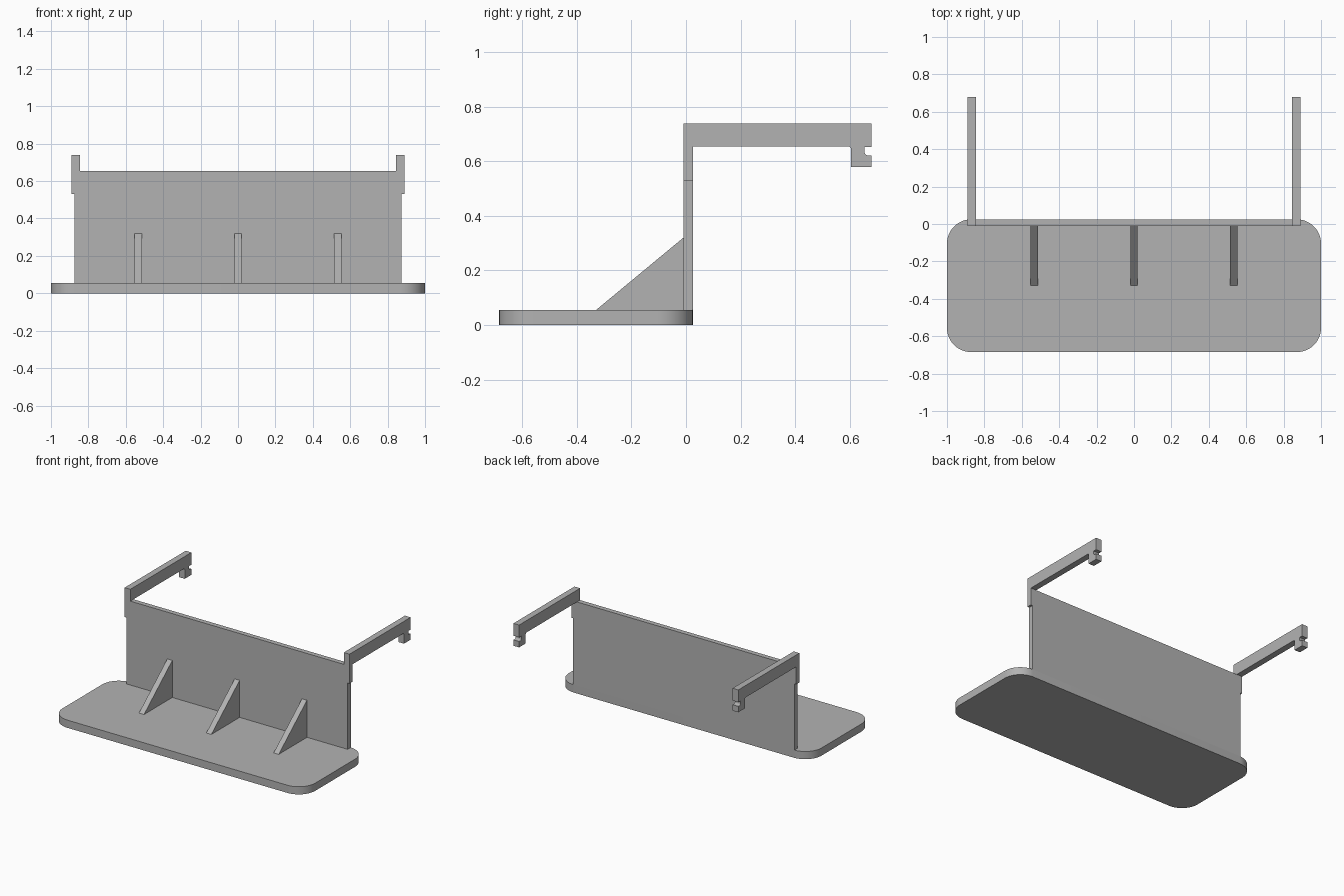
import bpy, bmesh, math
from mathutils import Vector

cube = bpy.data.objects.get("Cube")
if cube:
    bpy.data.objects.remove(cube, do_unlink=True)

grey = bpy.data.materials.new("plain grey")
grey.use_nodes = True
grey.diffuse_color = (0.45, 0.45, 0.45, 1)
grey.node_tree.nodes["Principled BSDF"].inputs["Base Color"].default_value = grey.diffuse_color

FRONT, BACK = -0.01, 0.025      # upright panel faces
BASE_TOP, PANEL_TOP, ARM_TOP = 0.055, 0.655, 0.74


def extrude(name, outline, to_3d, start, end):
    """Solid from a closed 2D outline swept from start to end along the third axis."""
    bm = bmesh.new()
    face = bm.faces.new([bm.verts.new(to_3d(a, b, start)) for a, b in outline])
    swept = bmesh.ops.extrude_face_region(bm, geom=[face])["geom"]
    shift = Vector(to_3d(0, 0, end)) - Vector(to_3d(0, 0, start))
    bmesh.ops.translate(bm, vec=shift, verts=[v for v in swept if isinstance(v, bmesh.types.BMVert)])
    bmesh.ops.recalc_face_normals(bm, faces=bm.faces)
    mesh = bpy.data.meshes.new(name)
    bm.to_mesh(mesh)
    bm.free()
    mesh.materials.append(grey)
    obj = bpy.data.objects.new(name, mesh)
    bpy.context.collection.objects.link(obj)
    return obj


def arc(cx, cy, r, first, last, steps):
    angles = [math.radians(first + (last - first) * i / steps) for i in range(steps + 1)]
    return [(cx + r * math.cos(t), cy + r * math.sin(t)) for t in angles]


def along_x(y, z, x): return (x, y, z)
def along_y(x, z, y): return (x, y, z)
def along_z(x, y, z): return (x, y, z)


# Base plate with rounded corners
r, y0 = 0.13, -0.685
plate = (arc(1 - r, BACK - r, r, 0, 90, 12) + arc(r - 1, BACK - r, r, 90, 180, 12)
         + arc(r - 1, y0 + r, r, 180, 270, 12) + arc(1 - r, y0 + r, r, 270, 360, 12))
base = extrude("base_plate", plate, along_z, 0, BASE_TOP)
bpy.ops.object.select_all(action="DESELECT")
base.select_set(True)
bpy.context.view_layer.objects.active = base
bpy.ops.object.shade_smooth_by_angle(angle=math.radians(30))

# Upright panel, a little wider at the arm mounts
half = [(0.875, BASE_TOP), (0.875, 0.53), (0.89, 0.53), (0.89, PANEL_TOP)]
extrude("upright_panel", half + [(-x, z) for x, z in reversed(half)], along_y, FRONT, BACK)

# Arms with a notched hook at the back end
hook = ([(FRONT, PANEL_TOP), (0.595, PANEL_TOP)] + arc(0.595, 0.645, 0.01, 90, 0, 4)[1:]
        + [(0.605, 0.58), (0.68, 0.58), (0.68, 0.622)]
        + arc(0.667, 0.634, 0.012, 270, 180, 4) + [(0.655, 0.652), (0.68, 0.652), (0.68, ARM_TOP), (FRONT, ARM_TOP)])
for side, sign in (("left", 1), ("right", -1)):
    extrude(side + "_hook_arm", hook, along_x, sign * 0.845, sign * 0.89)

# Triangular braces
brace = [(-0.33, BASE_TOP), (FRONT, BASE_TOP), (FRONT, 0.32)]
for name, x in (("left", 0.533), ("middle", 0), ("right", -0.533)):
    extrude(name + "_brace", brace, along_x, x - 0.02, x + 0.02)
